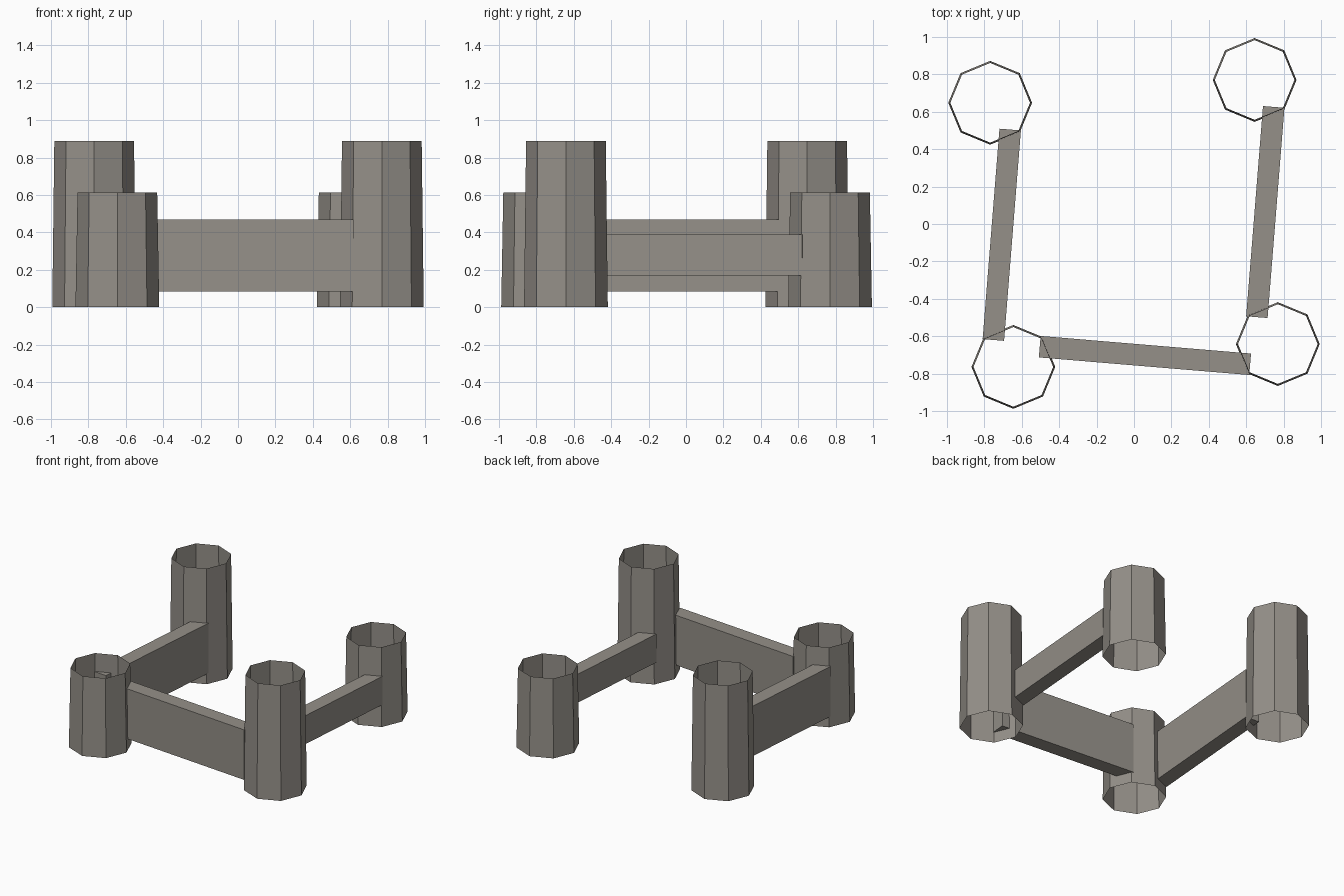
import bpy
import bmesh
import math

if "Cube" in bpy.data.objects:
    bpy.data.objects.remove(bpy.data.objects["Cube"])

stone = bpy.data.materials.new("warm grey stone")
stone.diffuse_color = (0.30, 0.28, 0.25, 1)
stone.use_nodes = True
stone.node_tree.nodes["Principled BSDF"].inputs["Base Color"].default_value = stone.diffuse_color


def add_object(name, bm):
    mesh = bpy.data.meshes.new(name)
    bm.to_mesh(mesh)
    bm.free()
    mesh.materials.append(stone)
    obj = bpy.data.objects.new(name, mesh)
    bpy.context.collection.objects.link(obj)
    return obj


# Towers: open, slightly tapered octagonal shells
def tower(name, x, y, height):
    bm = bmesh.new()
    bmesh.ops.create_cone(bm, cap_ends=False, segments=8, radius1=0.224,
                          radius2=0.213, depth=height)
    bmesh.ops.recalc_face_normals(bm, faces=bm.faces)
    if sum(f.normal.dot(f.calc_center_median()) for f in bm.faces) < 0:
        bmesh.ops.reverse_faces(bm, faces=bm.faces)
    obj = add_object(name, bm)
    obj.location = (x, y, height / 2)


# Walls: straight boxes whose ends run into the towers
def wall(name, start, end, bottom, top, thickness=0.115):
    dx, dy = end[0] - start[0], end[1] - start[1]
    bm = bmesh.new()
    bmesh.ops.create_cube(bm, size=1)
    bmesh.ops.scale(bm, vec=(math.hypot(dx, dy), thickness, top - bottom), verts=bm.verts)
    obj = add_object(name, bm)
    obj.location = ((start[0] + end[0]) / 2, (start[1] + end[1]) / 2, (bottom + top) / 2)
    obj.rotation_euler.z = math.atan2(dy, dx)


tower("back_left_tower", -0.769, 0.648, 0.89)
tower("front_right_tower", 0.769, -0.642, 0.89)
tower("front_left_tower", -0.645, -0.764, 0.613)
tower("back_right_tower", 0.645, 0.77, 0.613)

wall("left_wall", (-0.752, -0.62), (-0.662, 0.505), 0.083, 0.47)
wall("front_wall", (-0.504, -0.656), (0.621, -0.75), 0.083, 0.47)
wall("right_wall", (0.657, -0.498), (0.747, 0.626), 0.17, 0.39)
